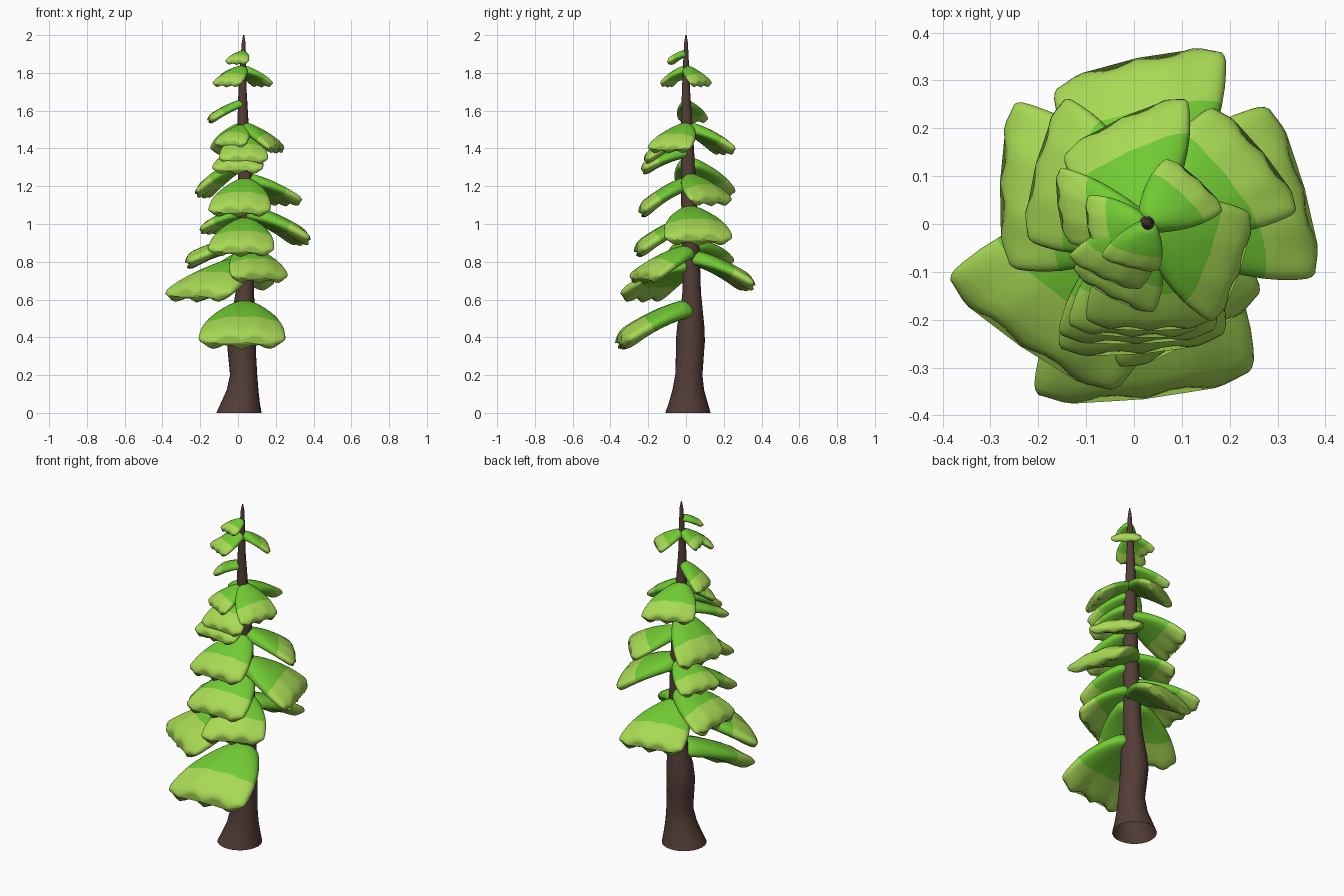
import bpy, bmesh, math
from mathutils import Vector

if "Cube" in bpy.data.objects:
    bpy.data.objects.remove(bpy.data.objects["Cube"])


def material(name, rgb):
    m = bpy.data.materials.new(name)
    m.diffuse_color = (*rgb, 1)
    m.use_nodes = True
    m.node_tree.nodes["Principled BSDF"].inputs["Base Color"].default_value = m.diffuse_color
    return m


BARK = material("bark_brown", (0.088, 0.047, 0.037))
GREEN = material("leaf_green", (0.165, 0.59, 0.033))
LIGHT = material("leaf_tip_green", (0.39, 0.70, 0.09))


def make_object(name, bm, mats):
    bmesh.ops.recalc_face_normals(bm, faces=bm.faces)
    mesh = bpy.data.meshes.new(name)
    bm.to_mesh(mesh)
    bm.free()
    for m in mats:
        mesh.materials.append(m)
    ob = bpy.data.objects.new(name, mesh)
    bpy.context.collection.objects.link(ob)
    bpy.ops.object.select_all(action='DESELECT')
    bpy.context.view_layer.objects.active = ob
    ob.select_set(True)
    bpy.ops.object.shade_smooth_by_angle(angle=math.radians(60))
    return ob


def skin(rings, light_from=None):
    """Join closed rings of points into a tube; leaf pads are also capped at the root."""
    bm = bmesh.new()
    vr = [[bm.verts.new(p) for p in r] for r in rings]
    n = len(vr[0])
    for k in range(len(vr) - 1):
        for i in range(n):
            j = (i + 1) % n
            f = bm.faces.new((vr[k][i], vr[k][j], vr[k + 1][j], vr[k + 1][i]))
            if light_from is not None and k >= light_from:
                f.material_index = 1
    end = bm.faces.new(vr[-1])
    if light_from is not None:
        bm.faces.new(vr[0])
        end.material_index = 1
    return bm


# trunk: z, centre x, centre y, radius
TRUNK = [(0, .005, .01, .12), (.05, .012, .012, .104), (.12, .024, .012, .084),
         (.2, .03, .015, .072), (.3, .022, .02, .074), (.38, .018, .023, .077),
         (.46, .022, .025, .072), (.55, .03, .03, .058), (.64, .036, .03, .049), (.8, .037, .028, .046),
         (1.0, .038, .02, .044), (1.25, .038, .012, .039), (1.5, .027, .005, .031),
         (1.7, .024, 0, .022), (1.88, .028, 0, .014), (1.96, .03, 0, .010), (2.0, .03, 0, .003)]


def trunk_centre(z):
    for a, b in zip(TRUNK, TRUNK[1:]):
        if a[0] <= z <= b[0]:
            t = (z - a[0]) / (b[0] - a[0])
            return Vector((a[1] + t * (b[1] - a[1]), a[2] + t * (b[2] - a[2]), z))


SIDES = 24
make_object("trunk", skin([
    [(x + r * math.cos(math.tau * i / SIDES), y + r * math.sin(math.tau * i / SIDES), z)
     for i in range(SIDES)] for z, x, y, r in TRUNK]), [BARK])


def spow(c, p):
    return math.copysign(abs(c) ** p, c)


def bough(name, z_top, z_tip, ax, ay, bx, by):
    """Fan-shaped pad from the trunk to the tip edge A-B, with a wavy hem."""
    half = Vector((bx - ax, by - ay, 0)) / 2
    w = half.length
    th = 0.18 * w + 0.008
    root = trunk_centre(z_top) - Vector((0, 0, th * .85))
    tip = Vector(((ax + bx) / 2, (ay + by) / 2, z_tip + th * .85 + 0.02 * w))
    axis = (tip - root)
    lift = half.cross(axis).normalized()
    if lift.z < 0:
        lift = -lift
    # rows along the pad: position, thickness factor, width factor
    rows = [(0, .3, .75), (.02, .7, .92), (.06, .95, 1), (.14, 1, 1), (.25, 1, 1), (.38, 1, 1),
            (.50, 1, 1), (.64, 1, 1), (.76, 1, 1), (.88, 1, 1), (.95, .9, 1), (.99, .72, .985),
            (1.015, .4, .96)]
    rings = []
    for u, tf, wf in rows:
        wide = (0.30 + 0.70 * (1 - max(0, 1 - u) ** 2)) * wf
        ring = []
        for i in range(40):
            a = math.tau * i / 40
            v, h = spow(math.cos(a), .75), spow(math.sin(a), .75)
            wave = math.cos(v * math.pi * 3)
            p = root + axis * u + half * (v * wide)
            p += axis * (0.018 * wave * u ** 3 - 0.03 * v * v * u)      # scalloped hem
            p += lift * (h * th * tf * (1 - 0.15 * v * v))
            p.z += 0.45 * w * u * (1 - u)                               # arch outwards
            p.z -= 0.10 * w * v * v * (0.4 + u * (1 - u)) + 0.045 * w * wave * u ** 4
            ring.append(p)
        rings.append(ring)
    make_object(name, skin(rings, 7), [GREEN, LIGHT])


# boughs from bottom to top: z at trunk, lowest z, tip corner A (x, y), tip corner B (x, y)
BOUGHS = [
    (.60, .33, -.21, -.37, .25, -.32),
    (.83, .58, -.40, -.12, -.05, -.36),
    (.86, .64, -.17, .29, .19, .37),
    (.89, .68, -.03, -.31, .27, -.15),
    (.93, .76, -.27, -.09, -.26, .26),
    (1.04, .82, -.16, -.27, .19, -.24),
    (1.09, .94, -.21, -.03, -.12, .21),
    (1.10, .88, .39, -.11, .29, .25),
    (1.25, 1.03, -.16, -.24, .17, -.23),
    (1.27, 1.09, .35, .03, .17, .25),
    (1.36, 1.13, -.23, -.03, -.15, .27),
    (1.41, 1.26, -.14, -.22, .13, -.23),
    (1.49, 1.31, -.10, -.21, .16, -.21),
    (1.54, 1.37, .25, .02, .17, -.21),
    (1.54, 1.36, -.15, .15, .11, .27),
    (1.53, 1.40, -.13, -.10, .04, -.19),
    (1.66, 1.53, -.16, .12, -.14, -.04),
    (1.84, 1.72, .19, .03, .07, .14),
    (1.84, 1.72, -.14, -.07, .01, -.14),
    (1.84, 1.75, -.10, .06, -.08, -.07),
    (1.92, 1.84, -.07, -.07, .05, -.10),
]
for n, b in enumerate(BOUGHS):
    bough(f"bough_{n + 1:02d}", *b)
